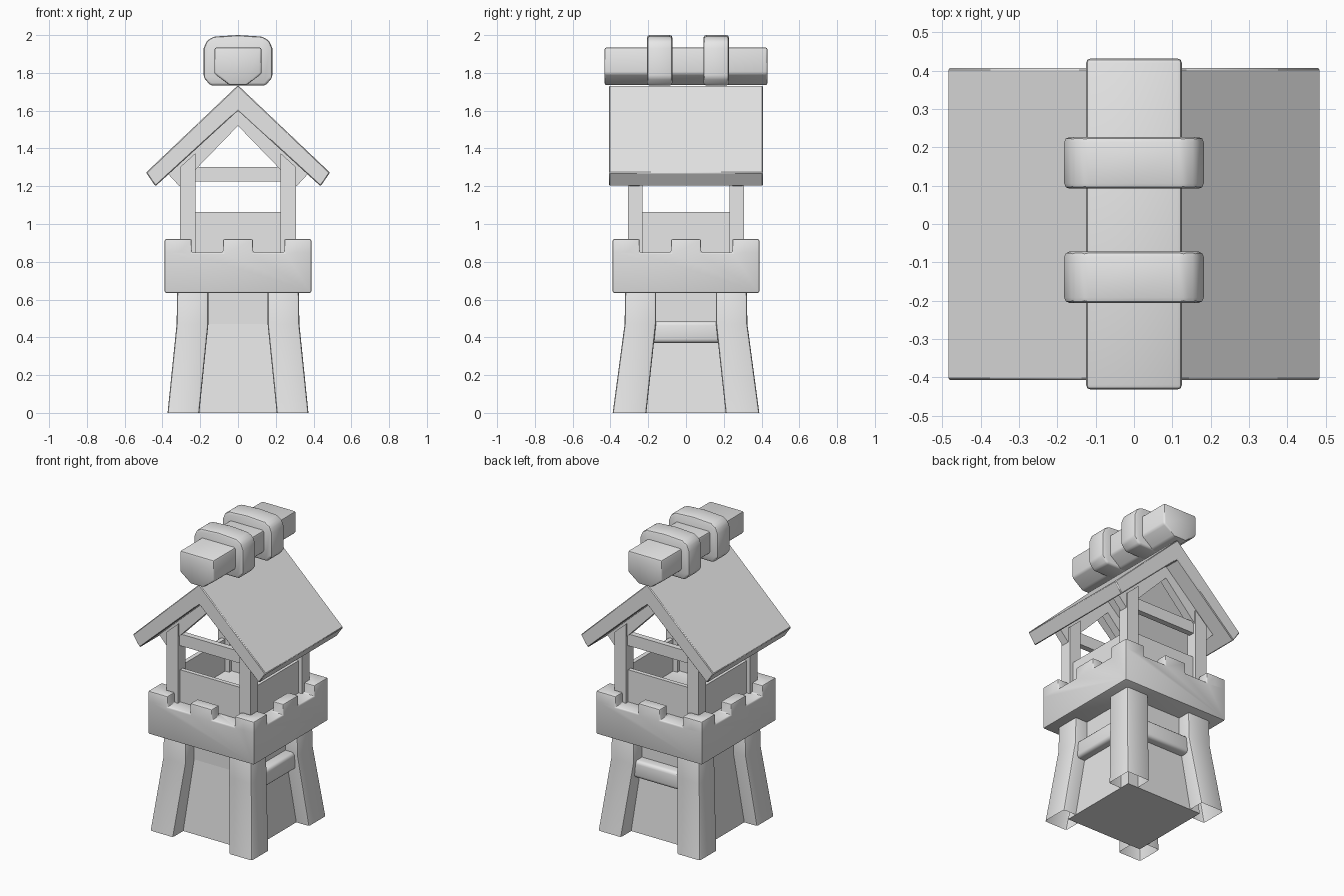
import bpy, bmesh, math

cube = bpy.data.objects.get("Cube")
if cube:
    bpy.data.objects.remove(cube, do_unlink=True)

GREY = (0.8, 0.8, 0.8, 1.0)
mat = bpy.data.materials.new("plain_grey")
mat.use_nodes = True
mat.diffuse_color = GREY
mat.node_tree.nodes["Principled BSDF"].inputs["Base Color"].default_value = GREY


def finish(name, bm, bevel=0.0, segments=2):
    """Fix normals, soften the hard edges and make the object."""
    bmesh.ops.recalc_face_normals(bm, faces=bm.faces)
    if bevel:
        hard = [e for e in bm.edges if len(e.link_faces) == 2
                and e.calc_face_angle(0) > math.radians(25)]
        bmesh.ops.bevel(bm, geom=hard, offset=bevel, segments=segments,
                        profile=0.5, affect='EDGES', clamp_overlap=True)
    me = bpy.data.meshes.new(name)
    bm.to_mesh(me)
    bm.free()
    me.materials.append(mat)
    ob = bpy.data.objects.new(name, me)
    bpy.context.collection.objects.link(ob)
    if bevel:
        bpy.ops.object.select_all(action='DESELECT')
        ob.select_set(True)
        bpy.context.view_layer.objects.active = ob
        bpy.ops.object.shade_smooth_by_angle(angle=math.radians(40))
    return ob


def loft(name, rings, bevel=0.0, segments=2, bottom=True):
    """Skin a stack of equal point rings."""
    bm = bmesh.new()
    rows = [[bm.verts.new(p) for p in ring] for ring in rings]
    n = len(rows[0])
    for a, b in zip(rows, rows[1:]):
        for i in range(n):
            j = (i + 1) % n
            bm.faces.new((a[i], a[j], b[j], b[i]))
    bm.faces.new(rows[-1])
    if bottom:
        bm.faces.new(rows[0][::-1])
    return finish(name, bm, bevel, segments)


def rect(x0, x1, y0, y1, z):
    return [(x0, y0, z), (x1, y0, z), (x1, y1, z), (x0, y1, z)]


def box(name, x0, x1, y0, y1, z0, z1, bevel=0.0, segments=2):
    return loft(name, [rect(x0, x1, y0, y1, z) for z in (z0, z1)], bevel, segments)


def prism(name, profile, y0, y1, bevel=0.0, segments=2):
    """Push an (x, z) outline along y."""
    return loft(name, [[(x, y, z) for x, z in profile] for y in (y0, y1)], bevel, segments)


def mirrored(half):
    """Complete a right-hand outline with its left half."""
    return half + [(-x, z) for x, z in reversed(half) if abs(x) > 1e-6]


# Tapered tower walls
loft("tower_walls", [rect(-a, a, -a, a, z)
                     for z, a in ((0.0, 0.28), (0.47, 0.235), (0.65, 0.235))])

# Four splayed legs with open feet, and the posts above them
for sx, side in ((1, "left"), (-1, "right")):
    for sy, end in ((-1, "front"), (1, "back")):
        rings = [rect(sx * xi, sx * xo, sy * yi, sy * yo, z)
                 for z, xi, xo, yi, yo in ((0.0, 0.205, 0.373, 0.21, 0.388),
                                           (0.47, 0.157, 0.325, 0.159, 0.325),
                                           (0.65, 0.157, 0.322, 0.159, 0.322))]
        loft(f"{end}_{side}_leg", rings, 0.012, bottom=False)
        post = [(sx * 0.225, 0.83), (sx * 0.308, 0.83),
                (sx * 0.308, 1.30), (sx * 0.225, 1.375)]
        prism(f"{end}_{side}_post", post, sy * 0.23, sy * 0.308)

# Cross logs between the legs, on two sides only
box("left_cross_log", 0.20, 0.302, -0.19, 0.19, 0.37, 0.485, 0.022, 3)
box("back_cross_log", -0.19, 0.19, 0.20, 0.302, 0.37, 0.485, 0.022, 3)

# Battlement platform: a gridded slab with raised rim cells
cuts = [-0.388, -0.31, -0.245, -0.08, 0.08, 0.245, 0.31, 0.388]
bm = bmesh.new()
grid = [[bm.verts.new((x, y, 0.85)) for y in cuts] for x in cuts]
floor = [bm.faces.new((grid[i][j], grid[i + 1][j], grid[i + 1][j + 1], grid[i][j + 1]))
         for i in range(7) for j in range(7)]
rim = [e for e in bm.edges if e.is_boundary]
skirt = bmesh.ops.extrude_edge_only(bm, edges=rim)["geom"]
for v in skirt:
    if isinstance(v, bmesh.types.BMVert):
        v.co.z = 0.635
bmesh.ops.contextual_create(bm, geom=[e for e in skirt if isinstance(e, bmesh.types.BMEdge)
                                      and e.is_boundary])


def is_merlon(face):
    c = face.calc_center_median()
    big, small = max(abs(c.x), abs(c.y)), min(abs(c.x), abs(c.y))
    return big > 0.31 and not 0.08 < small < 0.245


merlons = [f for f in floor if is_merlon(f)]
raised = bmesh.ops.extrude_face_region(bm, geom=merlons)["geom"]
bmesh.ops.delete(bm, geom=[f for f in merlons if f.is_valid], context='FACES_ONLY')
for v in raised:
    if isinstance(v, bmesh.types.BMVert):
        v.co.z = 0.92
bmesh.ops.dissolve_limit(bm, angle_limit=math.radians(1), verts=bm.verts, edges=bm.edges)
finish("battlement_platform", bm, 0.009)

# Low panels between the posts on all sides
for s, end, side in ((-1, "front", "right"), (1, "back", "left")):
    box(f"{end}_panel", -0.23, 0.23, *sorted((s * 0.255, s * 0.283)), 0.83, 1.063)
    box(f"{side}_panel", *sorted((s * 0.255, s * 0.283)), -0.235, 0.235, 0.83, 1.063)
    # Tie beam and rafter pair at each gable
    box(f"{end}_tie_beam", -0.23, 0.23, *sorted((s * 0.25, s * 0.288)), 1.225, 1.303)
    prism(f"{end}_rafters", mirrored([(0, 1.61), (0.37, 1.265), (0.31, 1.2)])
          [:3] + [(0, 1.52), (-0.31, 1.2), (-0.37, 1.265)], s * 0.245, s * 0.298)

# Pitched roof slab
roof = [(0, 1.735), (0.487, 1.272), (0.437, 1.2), (0, 1.6), (-0.437, 1.2), (-0.487, 1.272)]
prism("roof", roof, -0.407, 0.407, 0.005, 1)

# Ridge beam with a keeled underside, and its two collars
prism("ridge_beam", mirrored([(0.125, 1.935), (0.125, 1.795), (0.045, 1.735)]),
      -0.432, 0.432, 0.012)
collar = mirrored([(0, 2.0), (0.13, 1.992), (0.165, 1.97), (0.182, 1.93),
                   (0.182, 1.775), (0.145, 1.733)])
for name, y0, y1 in (("front_collar", -0.206, -0.072), ("back_collar", 0.092, 0.227)):
    prism(name, collar, y0, y1, 0.014)
